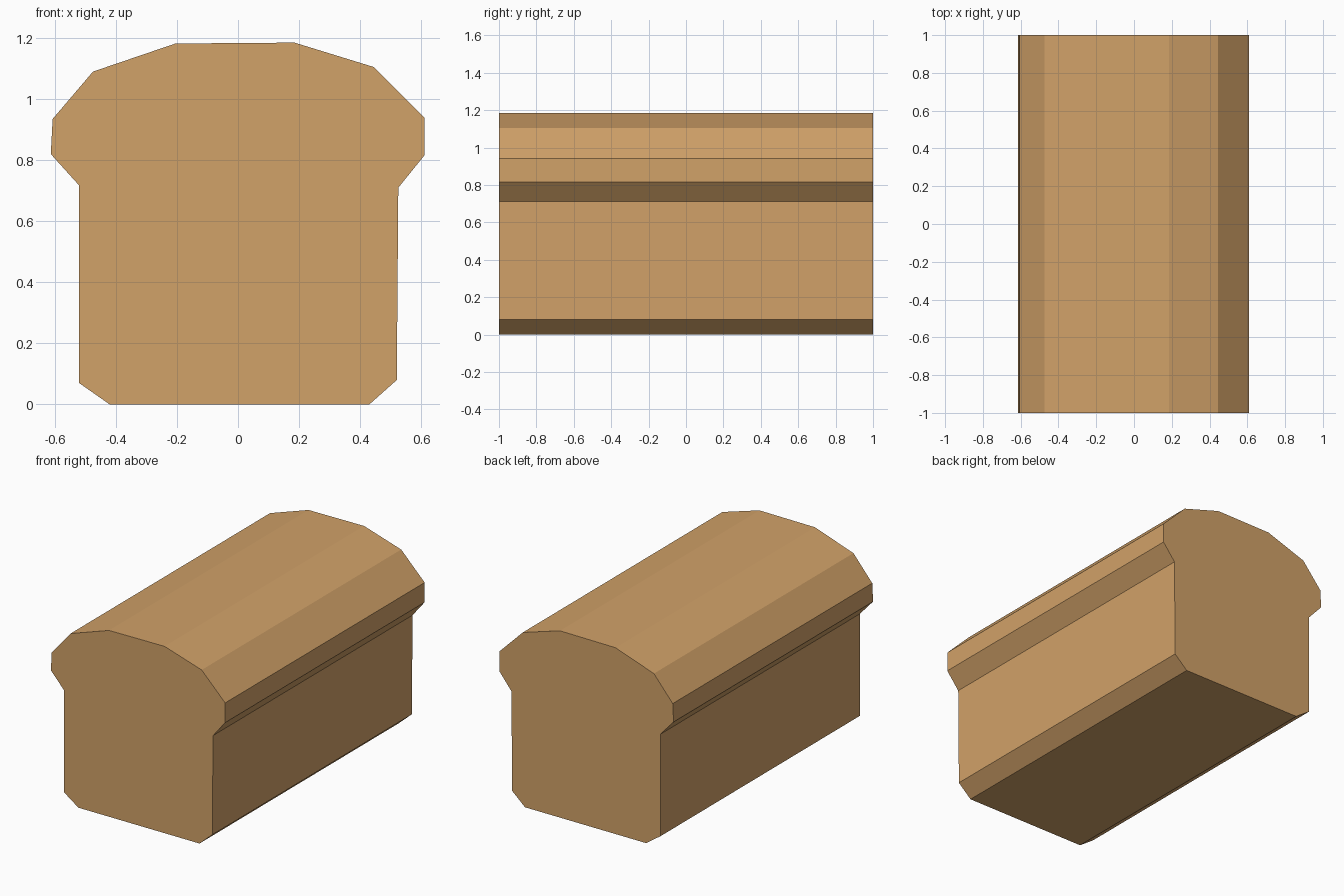
import bpy
import bmesh
from mathutils import Vector

cube = bpy.data.objects.get("Cube")
if cube:
    bpy.data.objects.remove(cube, do_unlink=True)

# Crust colour
crust = bpy.data.materials.new("golden crust")
crust.use_nodes = True
colour = (0.64, 0.36, 0.14, 1)
crust.diffuse_color = colour
crust.node_tree.nodes["Principled BSDF"].inputs["Base Color"].default_value = colour

# Slice outline in x and z, counter-clockwise from the lower left
LENGTH = 2.0
outline = [
    (-0.42, 0), (0.43, 0), (0.52, 0.08), (0.525, 0.71),
    (0.61, 0.815), (0.61, 0.94), (0.445, 1.105), (0.185, 1.185),
    (-0.205, 1.182), (-0.475, 1.09), (-0.607, 0.935), (-0.613, 0.82),
    (-0.52, 0.717), (-0.52, 0.07),
]

# Loaf: the slice extruded from front to back
bm = bmesh.new()
front = bm.faces.new([bm.verts.new((x, -LENGTH / 2, z)) for x, z in outline])
result = bmesh.ops.extrude_face_region(bm, geom=[front], use_keep_orig=True)
back_verts = [v for v in result["geom"] if isinstance(v, bmesh.types.BMVert)]
bmesh.ops.translate(bm, vec=Vector((0, LENGTH, 0)), verts=back_verts)
bmesh.ops.recalc_face_normals(bm, faces=bm.faces)

mesh = bpy.data.meshes.new("bread_loaf")
bm.to_mesh(mesh)
bm.free()
mesh.materials.append(crust)
loaf = bpy.data.objects.new("bread_loaf", mesh)
bpy.context.collection.objects.link(loaf)

# Soft rounded top, with the stronger edges kept sharp
bpy.context.view_layer.objects.active = loaf
loaf.select_set(True)
bpy.ops.object.shade_flat()
